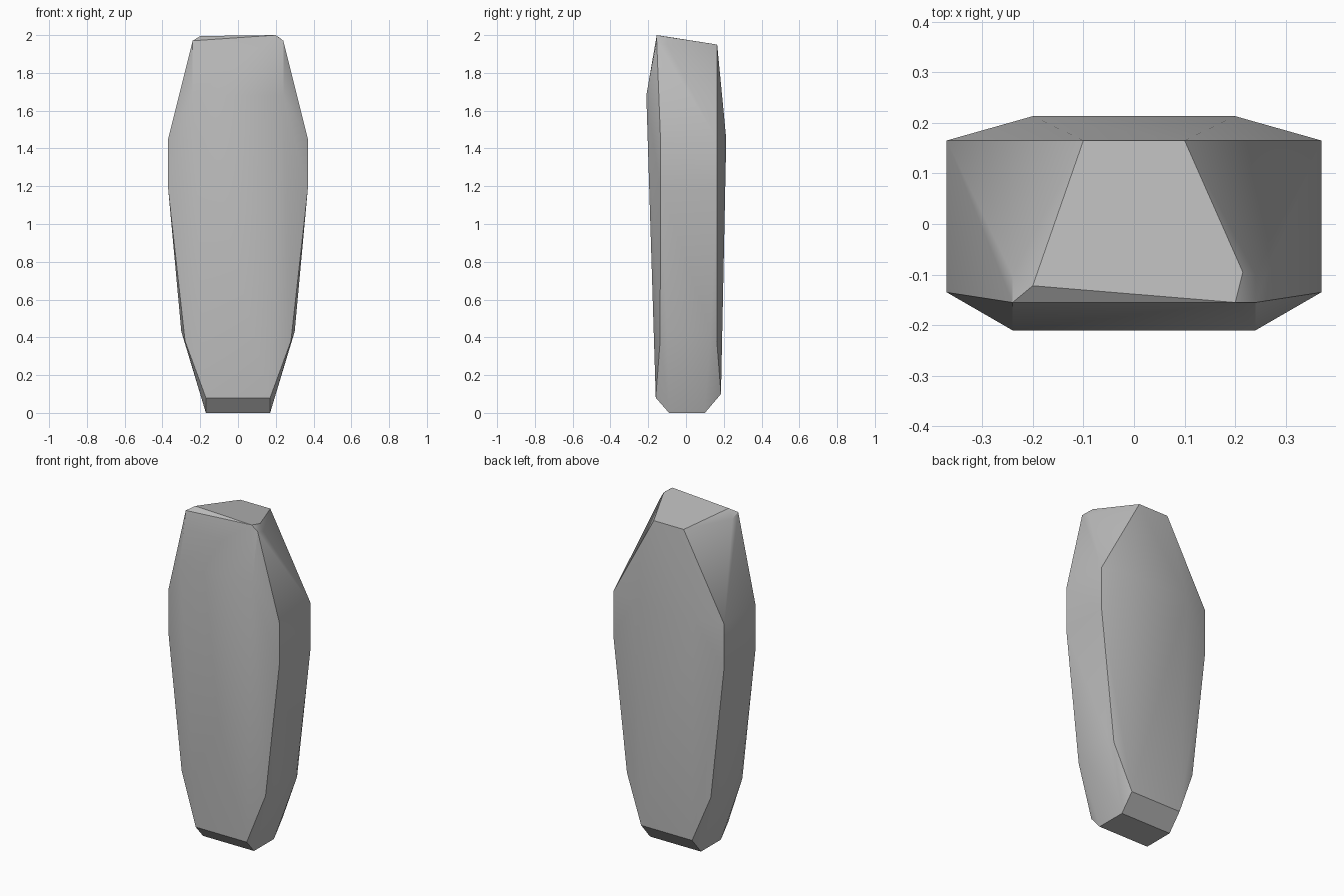
import bpy
import bmesh
import math

cube = bpy.data.objects.get("Cube")
if cube:
    bpy.data.objects.remove(cube, do_unlink=True)

# Stone colour
stone = bpy.data.materials.new("stone grey")
stone.use_nodes = True
grey = (0.5, 0.5, 0.5, 1)
stone.diffuse_color = grey
stone.node_tree.nodes["Principled BSDF"].inputs["Base Color"].default_value = grey

# Corners shared by both sides: half width, depth, height
paired = [
    # foot
    (0.17, -0.09, 0), (0.17, 0.10, 0),
    (0.17, -0.16, 0.08), (0.17, 0.185, 0.10),
    # tapering lower flanks
    (0.28, -0.137, 0.38), (0.28, 0.163, 0.38),
    (0.30, -0.10, 0.43), (0.30, 0.13, 0.43),
    # widest band
    (0.37, -0.135, 1.19), (0.37, 0.165, 1.19),
    (0.37, -0.135, 1.45), (0.37, 0.165, 1.45),
    # bulges of the back and the front
    (0.20, 0.207, 1.20), (0.20, 0.213, 1.45), (0.24, -0.21, 1.68),
    # crown
    (0.24, -0.155, 1.97), (0.24, -0.10, 1.95), (0.10, 0.165, 1.95),
]
# Uneven chips on the crown
chips = [(-0.20, -0.122, 1.995), (0.20, -0.155, 2.0), (0.215, -0.095, 1.99)]

# Standing stone: the hull around all corners
bm = bmesh.new()
for x, y, z in paired:
    for side in (-1, 1):
        bm.verts.new((side * x, y, z))
for corner in chips:
    bm.verts.new(corner)
bmesh.ops.convex_hull(bm, input=bm.verts[:])
bmesh.ops.delete(bm, geom=[v for v in bm.verts if not v.link_faces], context='VERTS')
bmesh.ops.dissolve_limit(bm, angle_limit=math.radians(0.5),
                         verts=bm.verts[:], edges=bm.edges[:])
bmesh.ops.recalc_face_normals(bm, faces=bm.faces[:])

mesh = bpy.data.meshes.new("standing_stone")
bm.to_mesh(mesh)
bm.free()
mesh.materials.append(stone)
obj = bpy.data.objects.new("standing_stone", mesh)
bpy.context.collection.objects.link(obj)

# Soft facets with sharp main edges
bpy.ops.object.select_all(action='DESELECT')
obj.select_set(True)
bpy.context.view_layer.objects.active = obj
bpy.ops.object.shade_smooth_by_angle(angle=math.radians(30))
